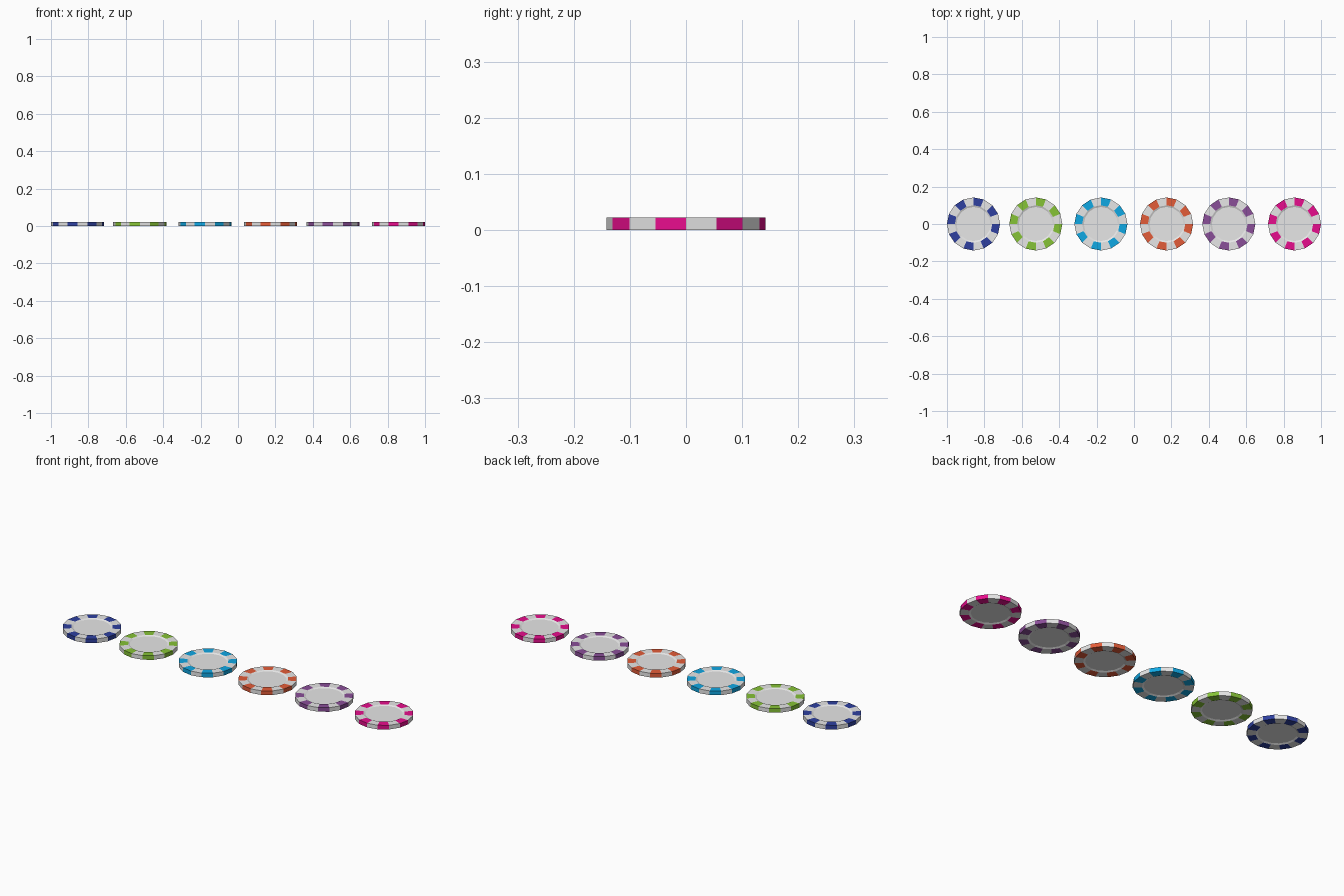
import bpy, bmesh, math

if "Cube" in bpy.data.objects:
    bpy.data.objects.remove(bpy.data.objects["Cube"])

RADIUS, HEIGHT, SIDES = 0.142, 0.022, 16
RECESS_OUT, RECESS_IN, DEPTH = 0.1, 0.091, 0.004


def material(name, rgb):
    lin = [((c / 255 + 0.055) / 1.055) ** 2.4 if c > 10 else c / 255 / 12.92 for c in rgb]
    m = bpy.data.materials.new(name)
    m.diffuse_color = (*lin, 1)
    m.use_nodes = True
    m.node_tree.nodes["Principled BSDF"].inputs["Base Color"].default_value = m.diffuse_color
    return m


grey = material("light_grey", (231, 231, 231))

# chip colour, sRGB, centre x
CHIPS = [
    ("blue", (46, 64, 160), -0.858),
    ("green", (134, 195, 54), -0.525),
    ("cyan", (16, 168, 228), -0.177),
    ("orange", (228, 92, 56), 0.174),
    ("purple", (138, 78, 152), 0.507),
    ("magenta", (236, 14, 144), 0.858),
]

# closed chip profile (radius, z), bottom recess to top recess
PROFILE = [
    (RECESS_IN, DEPTH), (RECESS_OUT, 0), (RADIUS, 0),
    (RADIUS, HEIGHT), (RECESS_OUT, HEIGHT), (RECESS_IN, HEIGHT - DEPTH),
]
RIM_BANDS = (1, 2, 3)  # bottom rim, side wall, top rim carry the spots


def make_chip(name, rgb, x):
    bm = bmesh.new()
    rings = [[bm.verts.new((r * math.cos(2 * math.pi * i / SIDES),
                            r * math.sin(2 * math.pi * i / SIDES), z))
              for i in range(SIDES)] for r, z in PROFILE]
    # bands between rings, every other rim segment coloured
    for b in range(len(rings) - 1):
        lo, hi = rings[b], rings[b + 1]
        for i in range(SIDES):
            j = (i + 1) % SIDES
            f = bm.faces.new((lo[i], lo[j], hi[j], hi[i]))
            if b in RIM_BANDS and i % 2 == 1:
                f.material_index = 1
    # recessed centre discs
    bm.faces.new(rings[0][::-1])
    bm.faces.new(rings[-1])
    bmesh.ops.recalc_face_normals(bm, faces=bm.faces[:])
    mesh = bpy.data.meshes.new(name + "_chip")
    bm.to_mesh(mesh)
    bm.free()
    mesh.materials.append(grey)
    mesh.materials.append(material(name, rgb))
    obj = bpy.data.objects.new(name + "_chip", mesh)
    obj.location.x = x
    bpy.context.collection.objects.link(obj)


for chip in CHIPS:
    make_chip(*chip)
